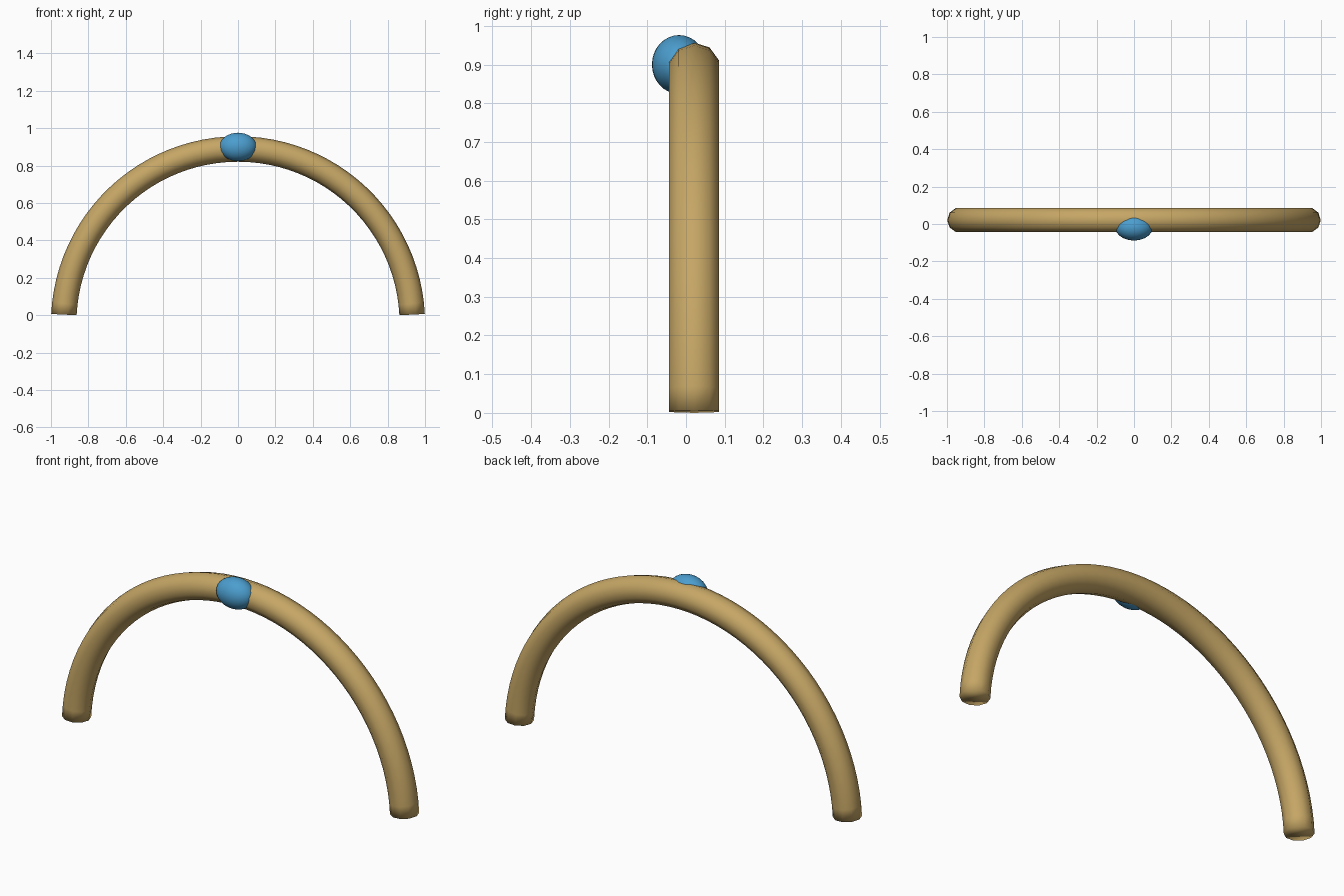
import bpy, bmesh, math
from mathutils import Matrix, Vector

if "Cube" in bpy.data.objects:
    bpy.data.objects.remove(bpy.data.objects["Cube"])


def material(name, rgb):
    m = bpy.data.materials.new(name)
    m.diffuse_color = (*rgb, 1)
    m.use_nodes = True
    m.node_tree.nodes["Principled BSDF"].inputs["Base Color"].default_value = m.diffuse_color
    return m


def add_object(name, bm, mat):
    bmesh.ops.recalc_face_normals(bm, faces=bm.faces)
    for f in bm.faces:
        f.smooth = True
    me = bpy.data.meshes.new(name)
    bm.to_mesh(me)
    bm.free()
    me.materials.append(mat)
    ob = bpy.data.objects.new(name, me)
    bpy.context.collection.objects.link(ob)
    return ob


tan = material("tan", (0.56, 0.38, 0.13))
blue = material("blue", (0.07, 0.34, 0.62))

# Arched band: ten-sided tube swept along a little less than a half circle
R, r, sides, steps = 0.932, 0.068, 10, 48
cy, cz, start = 0.021, -0.043, 0.05
bm = bmesh.new()
rings = []
for i in range(steps + 1):
    a = start + (math.pi - 2 * start) * i / steps
    ring = []
    for k in range(sides):
        t = 2 * math.pi * k / sides
        d = R + r * math.cos(t)
        ring.append(bm.verts.new((d * math.cos(a), cy + r * math.sin(t), cz + d * math.sin(a))))
    rings.append(ring)
for p, q in zip(rings, rings[1:]):
    for k in range(sides):
        n = (k + 1) % sides
        bm.faces.new((p[k], p[n], q[n], q[k]))
# End caps
bm.faces.new(rings[0])
bm.faces.new(rings[-1])
add_object("arched_band", bm, tan)

# Oval gem set into the front of the crown
bm = bmesh.new()
bmesh.ops.create_uvsphere(bm, u_segments=32, v_segments=16, radius=1)
bmesh.ops.transform(bm, verts=bm.verts, matrix=Matrix.Translation(Vector((0, -0.018, 0.9)))
                    @ Matrix.Diagonal((0.1, 0.07, 0.076, 1)))
add_object("gem", bm, blue)
